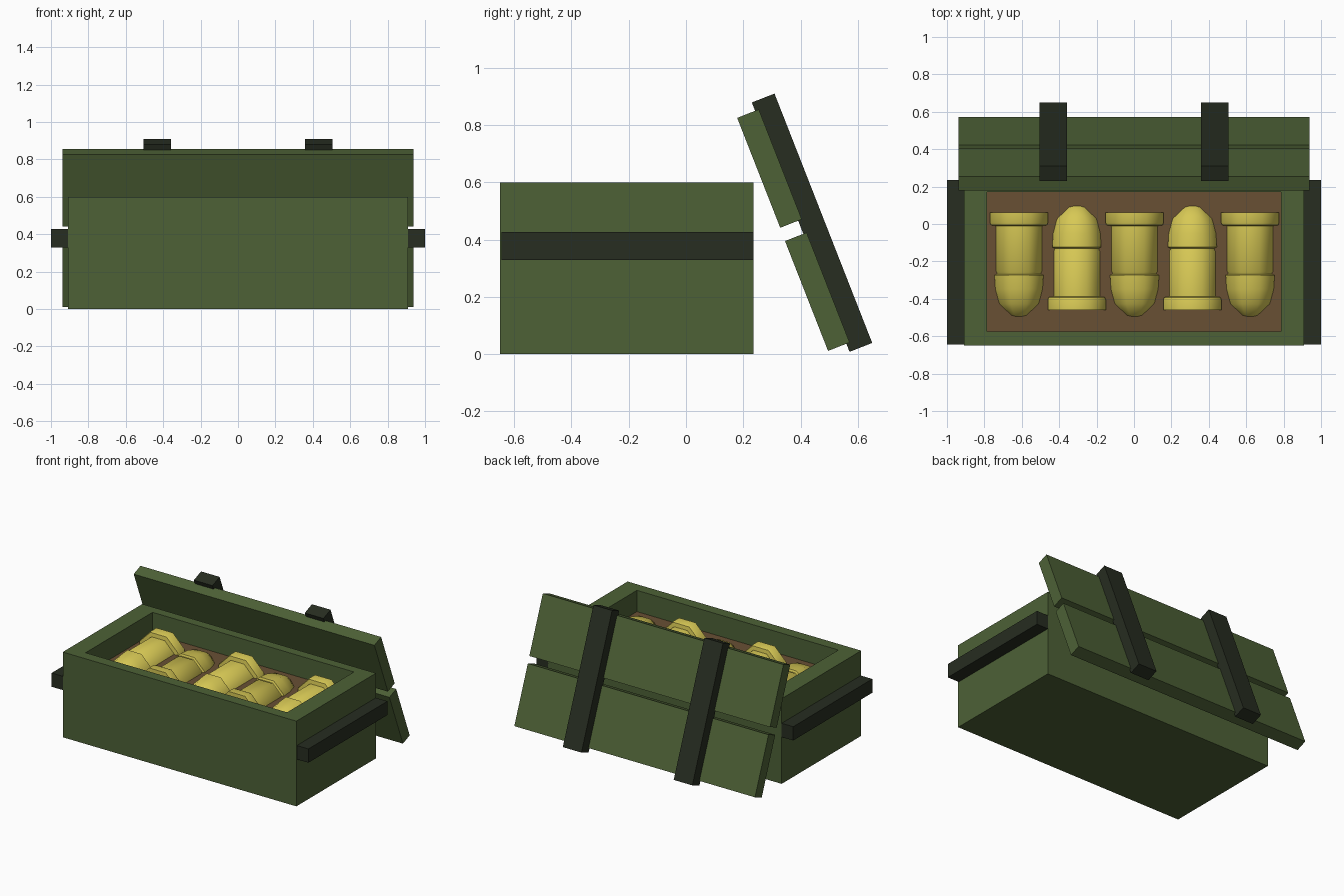
import bpy, bmesh, math
from mathutils import Matrix

if "Cube" in bpy.data.objects:
    bpy.data.objects.remove(bpy.data.objects["Cube"])


def material(name, color):
    m = bpy.data.materials.new(name)
    m.diffuse_color = (*color, 1)
    m.use_nodes = True
    m.node_tree.nodes["Principled BSDF"].inputs["Base Color"].default_value = m.diffuse_color
    return m


GREEN = material("green_paint", (0.075, 0.12, 0.037))
DARK = material("dark_green_paint", (0.02, 0.026, 0.015))
BROWN = material("brown_packing", (0.14, 0.08, 0.034))
BRASS = material("brass", (0.68, 0.58, 0.09))


def finish(bm, name, mat):
    bmesh.ops.recalc_face_normals(bm, faces=bm.faces)
    me = bpy.data.meshes.new(name)
    bm.to_mesh(me)
    bm.free()
    me.materials.append(mat)
    ob = bpy.data.objects.new(name, me)
    bpy.context.collection.objects.link(ob)
    return ob


def box(name, center, size, mat, tilt=0.0):
    bm = bmesh.new()
    bmesh.ops.create_cube(bm, size=1, matrix=Matrix.Diagonal((*size, 1)))
    ob = finish(bm, name, mat)
    ob.location = center
    ob.rotation_euler.x = tilt
    return ob


# Open crate: top face inset and pushed down
bm = bmesh.new()
bmesh.ops.create_cube(bm, size=1, matrix=Matrix.Translation((0, -0.2075, 0.3))
                      @ Matrix.Diagonal((1.82, 0.885, 0.6, 1)))
top = max(bm.faces, key=lambda f: f.calc_center_median().z)
bmesh.ops.inset_region(bm, faces=[top], thickness=0.05)
for v in top.verts:
    v.co.x = math.copysign(0.785, v.co.x)
    v.co.y = 0.17 if v.co.y > -0.2 else -0.575
cavity = bmesh.ops.extrude_face_region(bm, geom=[top])
bmesh.ops.delete(bm, geom=[f for f in [top] if f.is_valid], context='FACES_ONLY')
for v in cavity["geom"]:
    if isinstance(v, bmesh.types.BMVert):
        v.co.z = 0.43
finish(bm, "crate", GREEN)

# Packing bed the rounds are sunk into
box("packing_bed", (0, -0.2025, 0.435), (1.57, 0.745, 0.03), BROWN)

# Side rails and lid battens
TILT = math.radians(21.4)
for side, s in (("left", -1), ("right", 1)):
    box(f"{side}_handle_rail", (s * 0.95, -0.205, 0.378), (0.10, 0.88, 0.097), DARK)
    box(f"{side}_lid_batten", (s * 0.432, 0.44, 0.459), (0.145, 0.085, 0.935), DARK, TILT)

# Lid planks leaning behind the crate
box("upper_lid_plank", (0, 0.2915, 0.648), (1.875, 0.081, 0.412), GREEN, TILT)
box("lower_lid_plank", (0, 0.4585, 0.218), (1.875, 0.081, 0.412), GREEN, TILT)

# Eight-sided rounds: (radius, distance from rim end)
PROFILE = [(0.155, 0), (0.155, 0.055), (0.15, 0.068), (0.123, 0.072), (0.123, 0.315),
           (0.118, 0.322), (0.118, 0.33), (0.131, 0.336), (0.126, 0.41),
           (0.105, 0.49), (0.06, 0.55), (0.02, 0.565)]
SIDES = 8


def round_mesh(name, x, y0, direction):
    bm = bmesh.new()
    rings = []
    for r, d in PROFILE:
        r /= math.cos(math.pi / SIDES)
        ring = []
        for i in range(SIDES):
            a = (i + 0.5) * 2 * math.pi / SIDES
            ring.append(bm.verts.new((r * math.cos(a), direction * d, r * math.sin(a))))
        rings.append(ring)
    for a, b in zip(rings, rings[1:]):
        for i in range(SIDES):
            j = (i + 1) % SIDES
            bm.faces.new((a[i], a[j], b[j], b[i]))
    bm.faces.new(rings[0])
    bm.faces.new(rings[-1])
    ob = finish(bm, name, BRASS)
    ob.location = (x, y0, 0.405)
    bpy.ops.object.select_all(action='DESELECT')
    ob.select_set(True)
    bpy.context.view_layer.objects.active = ob
    bpy.ops.object.shade_smooth_by_angle(angle=math.radians(47))


# Alternating row of rounds
for i in range(5):
    flip = i % 2
    round_mesh(f"round_{i + 1}", -0.615 + i * 0.309,
               -0.46 if flip else 0.062, 1 if flip else -1)
